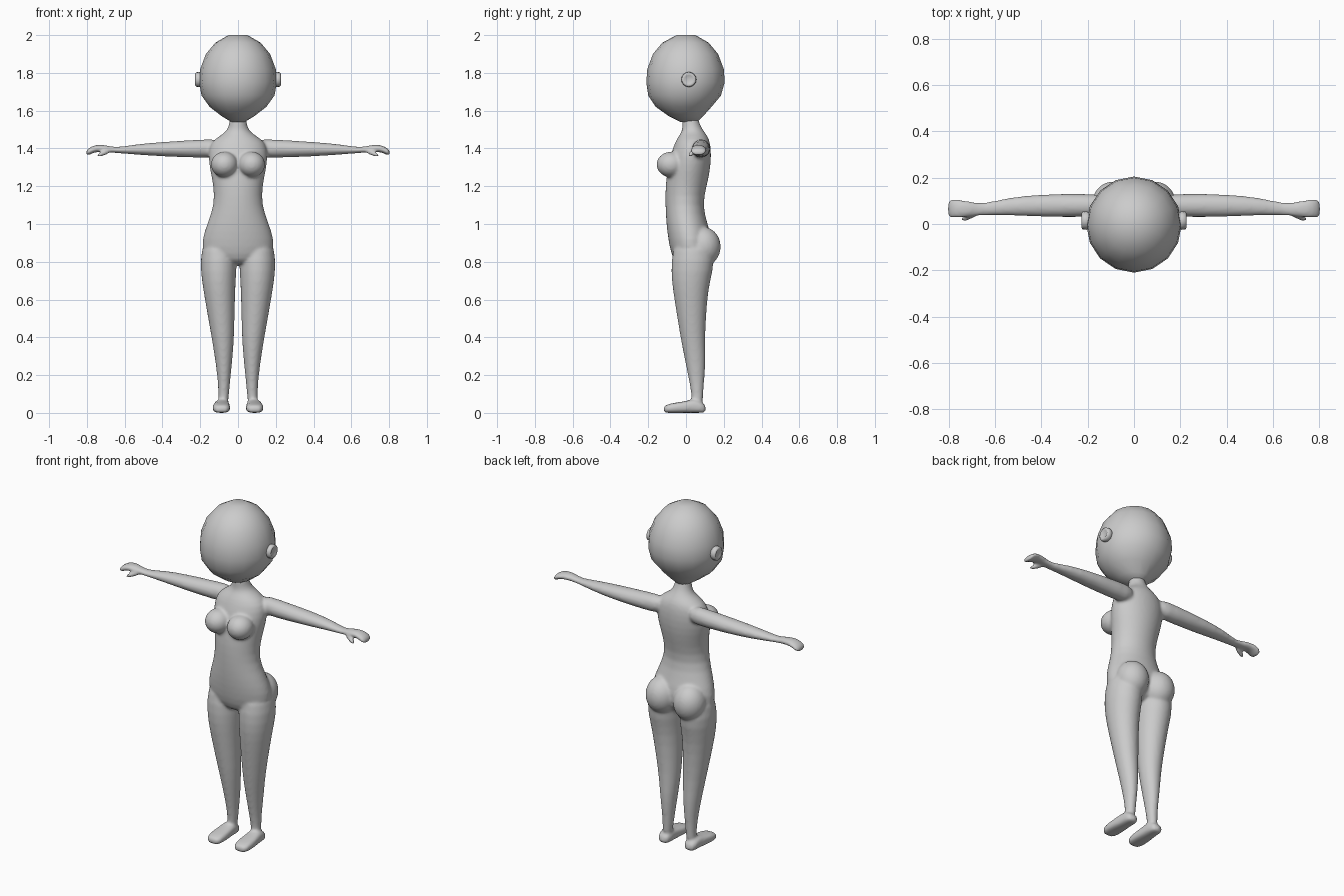
import bpy
import bmesh
import math
from mathutils import Matrix, Vector

cube = bpy.data.objects.get("Cube")
if cube:
    bpy.data.objects.remove(cube, do_unlink=True)

skin = bpy.data.materials.new("plain_grey")
skin.use_nodes = True
GREY = (0.6, 0.6, 0.6, 1)
skin.diffuse_color = GREY
skin.node_tree.nodes["Principled BSDF"].inputs["Base Color"].default_value = GREY


def loft(bm, axis, rows, side=1, sides=24, power=1.0):
    """Skin rings along an axis; each row is position, centre, half width, low, high."""
    def bulge(value):
        return math.copysign(abs(value) ** power, value)

    rings = []
    for along, centre, half, low, high in rows:
        ring = []
        for i in range(sides):
            angle = math.tau * i / sides
            u = centre + half * bulge(math.cos(angle))
            v = (low + high) / 2 + (high - low) / 2 * bulge(math.sin(angle))
            point = {"x": (along, u, v), "y": (u, along, v), "z": (u, v, along)}[axis]
            ring.append(bm.verts.new((point[0] * side, point[1], point[2])))
        rings.append(ring)
    for lower, upper in zip(rings, rings[1:]):
        for i in range(sides):
            j = (i + 1) % sides
            bm.faces.new((lower[i], lower[j], upper[j], upper[i]))
    bm.faces.new(rings[0])
    bm.faces.new(rings[-1])


def ball(bm, centre, size):
    """Add a stretched sphere."""
    place = Matrix.Translation(centre) @ Matrix.Diagonal(Vector(size).to_4d())
    bmesh.ops.create_uvsphere(bm, u_segments=24, v_segments=16, radius=1, matrix=place)


def finish(bm, name):
    bmesh.ops.recalc_face_normals(bm, faces=bm.faces)
    for face in bm.faces:
        face.smooth = True
    mesh = bpy.data.meshes.new(name)
    bm.to_mesh(mesh)
    bm.free()
    mesh.materials.append(skin)
    part = bpy.data.objects.new(name, mesh)
    bpy.context.collection.objects.link(part)
    return part


# Neck and torso, from top to crotch
torso = [
    (1.58, 0, .045, -.02, .065),
    (1.53, 0, .045, -.02, .07),
    (1.49, 0, .06, -.02, .095),
    (1.465, 0, .1, -.04, .115),
    (1.43, 0, .15, -.06, .13),
    (1.36, 0, .16, -.085, .135),
    (1.28, 0, .148, -.1, .128),
    (1.2, 0, .13, -.11, .11),
    (1.1, 0, .126, -.11, .087),
    (1, 0, .165, -.105, .115),
    (.92, 0, .192, -.095, .14),
    (.84, 0, .192, -.08, .13),
    (.78, 0, .1, -.05, .08),
]
# Leg, from hip to ankle
leg = [
    (.93, .1, .085, -.06, .13),
    (.8, .103, .099, -.08, .155),
    (.7, .102, .09, -.077, .128),
    (.6, .096, .08, -.062, .112),
    (.4, .08, .06, -.03, .1),
    (.3, .076, .048, -.01, .105),
    (.2, .074, .036, .01, .1),
    (.1, .075, .027, .03, .09),
    (.03, .08, .028, .03, .09),
]
# Foot, from heel to toe
foot = [
    (.107, .085, .025, 0, .04),
    (.08, .085, .038, 0, .06),
    (.04, .085, .04, 0, .075),
    (0, .087, .044, 0, .062),
    (-.06, .088, .049, 0, .054),
    (-.1, .088, .044, 0, .045),
    (-.12, .088, .03, 0, .035),
]
# Arm and curled mitten hand, from shoulder to fingertips
arm = [
    (.08, .08, .045, 1.35, 1.455),
    (.2, .08, .051, 1.35, 1.447),
    (.4, .08, .05, 1.357, 1.435),
    (.55, .076, .038, 1.368, 1.422),
    (.65, .063, .025, 1.376, 1.402),
    (.7, .064, .032, 1.38, 1.42),
    (.75, .066, .04, 1.383, 1.42),
    (.78, .066, .042, 1.37, 1.41),
    (.806, .064, .042, 1.356, 1.39),
]
thumb = [
    (.67, .05, .012, 1.378, 1.4),
    (.71, .03, .015, 1.36, 1.388),
    (.75, .02, .014, 1.35, 1.372),
]

# Body, with every limb fused into one smooth skin
body = bmesh.new()
loft(body, "z", torso)
for side in (1, -1):
    loft(body, "z", leg, side)
    loft(body, "y", foot, side, power=0.7)
    loft(body, "x", arm, side)
    loft(body, "x", thumb, side)
    ball(body, (side * .072, -.08, 1.315), (.072, .077, .068))
    ball(body, (side * .09, .09, .88), (.092, .095, .105))
body = finish(body, "body")
rounding = body.modifiers.new("rounding", "SUBSURF")
rounding.levels = rounding.render_levels = 1
fuse = body.modifiers.new("fuse", "REMESH")
fuse.mode = "VOXEL"
fuse.voxel_size = .008
fuse.use_smooth_shade = True
soften = body.modifiers.new("soften", "SMOOTH")
soften.factor = .5
soften.iterations = 8

# Head, a coarse rounded shell with a tapering chin
head = bmesh.new()
loft(head, "z", [
    (2, 0, .05, -.05, .05),
    (1.96, 0, .12, -.125, .12),
    (1.9, 0, .17, -.175, .17),
    (1.82, 0, .2, -.205, .2),
    (1.75, 0, .206, -.21, .205),
    (1.68, 0, .193, -.2, .185),
    (1.62, 0, .15, -.16, .135),
    (1.57, 0, .085, -.09, .09),
    (1.54, 0, .035, -.03, .06),
], sides=16)
finish(head, "head")

# Ears, round buttons with a shallow dish
for side, label in ((1, "left"), (-1, "right")):
    ear = bmesh.new()
    loft(ear, "x", [
        (.18, .015, .03, 1.735, 1.795),
        (.205, .015, .04, 1.725, 1.805),
        (.222, .015, .038, 1.727, 1.803),
        (.227, .015, .03, 1.735, 1.795),
        (.222, .015, .022, 1.743, 1.787),
    ], side, sides=16)
    finish(ear, label + "_ear")
